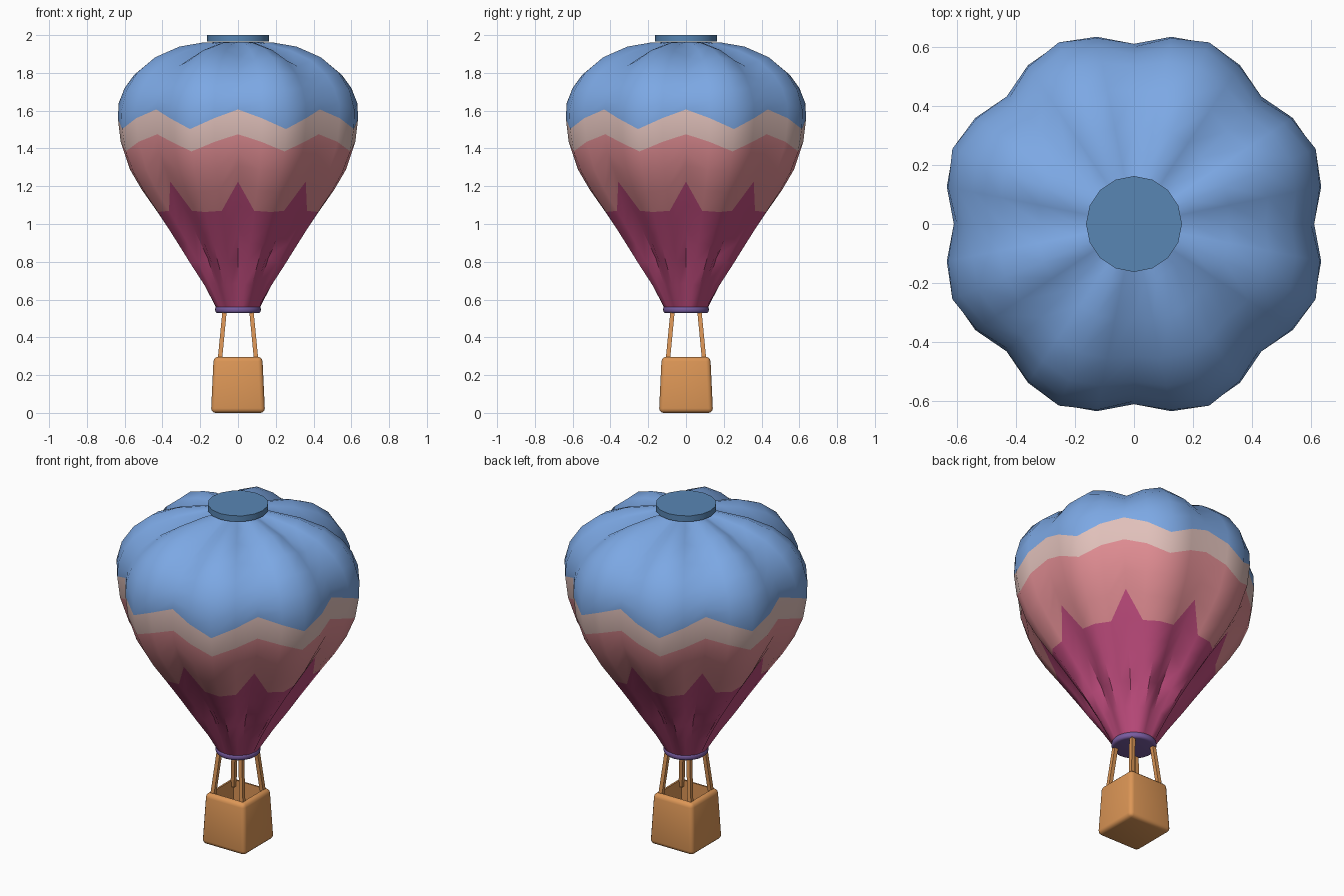
import bpy, bmesh, math
from mathutils import Vector

if "Cube" in bpy.data.objects:
    bpy.data.objects.remove(bpy.data.objects["Cube"])


def material(name, r, g, b):
    m = bpy.data.materials.new(name)
    lin = [(c / 255 / 12.92) if c < 11 else ((c / 255 + 0.055) / 1.055) ** 2.4 for c in (r, g, b)]
    m.diffuse_color = (*lin, 1)
    m.use_nodes = True
    m.node_tree.nodes["Principled BSDF"].inputs["Base Color"].default_value = m.diffuse_color
    return m


magenta = material("magenta", 192, 76, 126)
pink = material("pink", 223, 140, 146)
peach = material("pale peach", 224, 192, 186)
blue = material("sky blue", 124, 168, 228)
cap_blue = material("steel blue", 88, 134, 180)
purple = material("purple", 120, 92, 160)
tan = material("tan", 220, 150, 86)


def finish(name, bm, mats, smooth=40):
    bmesh.ops.recalc_face_normals(bm, faces=bm.faces)
    me = bpy.data.meshes.new(name)
    bm.to_mesh(me)
    bm.free()
    ob = bpy.data.objects.new(name, me)
    bpy.context.collection.objects.link(ob)
    for m in mats:
        me.materials.append(m)
    bpy.ops.object.select_all(action='DESELECT')
    ob.select_set(True)
    bpy.context.view_layer.objects.active = ob
    bpy.ops.object.shade_smooth_by_angle(angle=math.radians(smooth))
    return ob


# Envelope: eight puffed gores, profile given as (height, radius)
PROFILE = [(.55, .112), (.69, .188), (.80, .255), (.92, .335), (1.04, .418), (1.12, .475),
           (1.21, .54), (1.315, .598), (1.4, .628), (1.51, .645), (1.58, .65), (1.65, .643),
           (1.72, .612), (1.79, .56), (1.865, .465), (1.92, .33), (1.95, .2), (1.965, .1)]


def radius(z):
    z = min(max(z, PROFILE[0][0]), PROFILE[-1][0])
    for (z0, r0), (z1, r1) in zip(PROFILE, PROFILE[1:]):
        if z <= z1:
            return r0 + (r1 - r0) * (z - z0) / (z1 - z0)


# Row heights at the crease, quarter and middle of a gore, with the band colour above each row
ROWS = [(.555, .555, .555, 0), (.68, .68, .68, 0), (.80, .80, .80, 0), (.95, .90, .90, 0),
        (1.08, .99, .99, 0), (1.205, 1.07, 1.075, 1), (1.29, 1.18, 1.18, 1), (1.37, 1.29, 1.28, 1),
        (1.47, 1.435, 1.39, 2), (1.61, 1.56, 1.505, 3), (1.67, 1.64, 1.60, 3), (1.73, 1.72, 1.70, 3),
        (1.79, 1.79, 1.79, 3), (1.865, 1.865, 1.865, 3), (1.92, 1.92, 1.92, 3),
        (1.95, 1.95, 1.95, 3), (1.963, 1.963, 1.963, 3)]
OFFSET = [-.035, 0, .02]
bm = bmesh.new()
grid = []
for row in ROWS:
    ring = []
    for i in range(32):
        kind = (0, 1, 2, 1)[i % 4]
        z = row[kind]
        r = radius(z)
        lo, hi = max(z - .02, .55), min(z + .02, 1.965)
        n = Vector((hi - lo, radius(lo) - radius(hi))).normalized()
        fade = min(1, (z - .555) / .25, max(0, (r - .12) / .15) if z > 1.5 else 1)
        d = OFFSET[kind] * fade
        r, z = r + n.x * d, z + n.y * d
        a = math.tau * i / 32
        ring.append(bm.verts.new((r * math.cos(a), r * math.sin(a), z)))
    grid.append(ring)
for j in range(len(ROWS) - 1):
    for i in range(32):
        k = (i + 1) % 32
        f = bm.faces.new((grid[j][i], grid[j][k], grid[j + 1][k], grid[j + 1][i]))
        f.material_index = ROWS[j][3]
finish("envelope", bm, [magenta, pink, peach, blue], 45)


def disc(name, r, z0, z1, sides, mat, bevel=0):
    bm = bmesh.new()
    lo, hi = [[bm.verts.new((r * math.cos(math.tau * i / sides), r * math.sin(math.tau * i / sides), z))
               for i in range(sides)] for z in (z0, z1)]
    rims = [bm.faces.new(lo), bm.faces.new(hi)]
    for i in range(sides):
        k = (i + 1) % sides
        bm.faces.new((lo[i], lo[k], hi[k], hi[i]))
    if bevel:
        edges = list({e for f in rims for e in f.edges})
        bmesh.ops.bevel(bm, geom=edges, offset=bevel, segments=3, affect='EDGES', profile=.5)
    finish(name, bm, [mat])


# Crown cap and mouth ring
disc("crown_cap", .163, 1.965, 2.0, 16, cap_blue)
disc("mouth_ring", .121, .528, .566, 32, purple, .015)

# Basket: rounded tapered box with a hollow
bm = bmesh.new()
bmesh.ops.create_cube(bm, size=1)
for v in bm.verts:
    w = .129 if v.co.z > 0 else .143
    v.co = (math.copysign(w, v.co.x), math.copysign(w, v.co.y), .297 if v.co.z > 0 else .003)
bmesh.ops.translate(bm, verts=[v for v in bm.verts if v.co.z < .1], vec=(0, 0, -.003))
bmesh.ops.bevel(bm, geom=bm.edges[:], offset=.024, segments=3, affect='EDGES', profile=.5)
bm.faces.ensure_lookup_table()
top = max(bm.faces, key=lambda f: f.calc_center_median().z)
bmesh.ops.inset_individual(bm, faces=[top], thickness=.003)
res = bmesh.ops.extrude_discrete_faces(bm, faces=[top])
floor = res["faces"][0]
bmesh.ops.translate(bm, verts=floor.verts[:], vec=(0, 0, -.25))
finish("basket", bm, [tan])

# Four square struts from basket corners to ring
for n, (sx, sy) in enumerate([(1, 1), (-1, 1), (-1, -1), (1, -1)]):
    bm = bmesh.new()
    bmesh.ops.create_cube(bm, size=1)
    for v in bm.verts:
        up = v.co.z > 0
        c = .071 if up else .098
        v.co = (sx * c + v.co.x * .023, sy * c + v.co.y * .023, .54 if up else .26)
    finish(f"strut_{n + 1}", bm, [tan])
